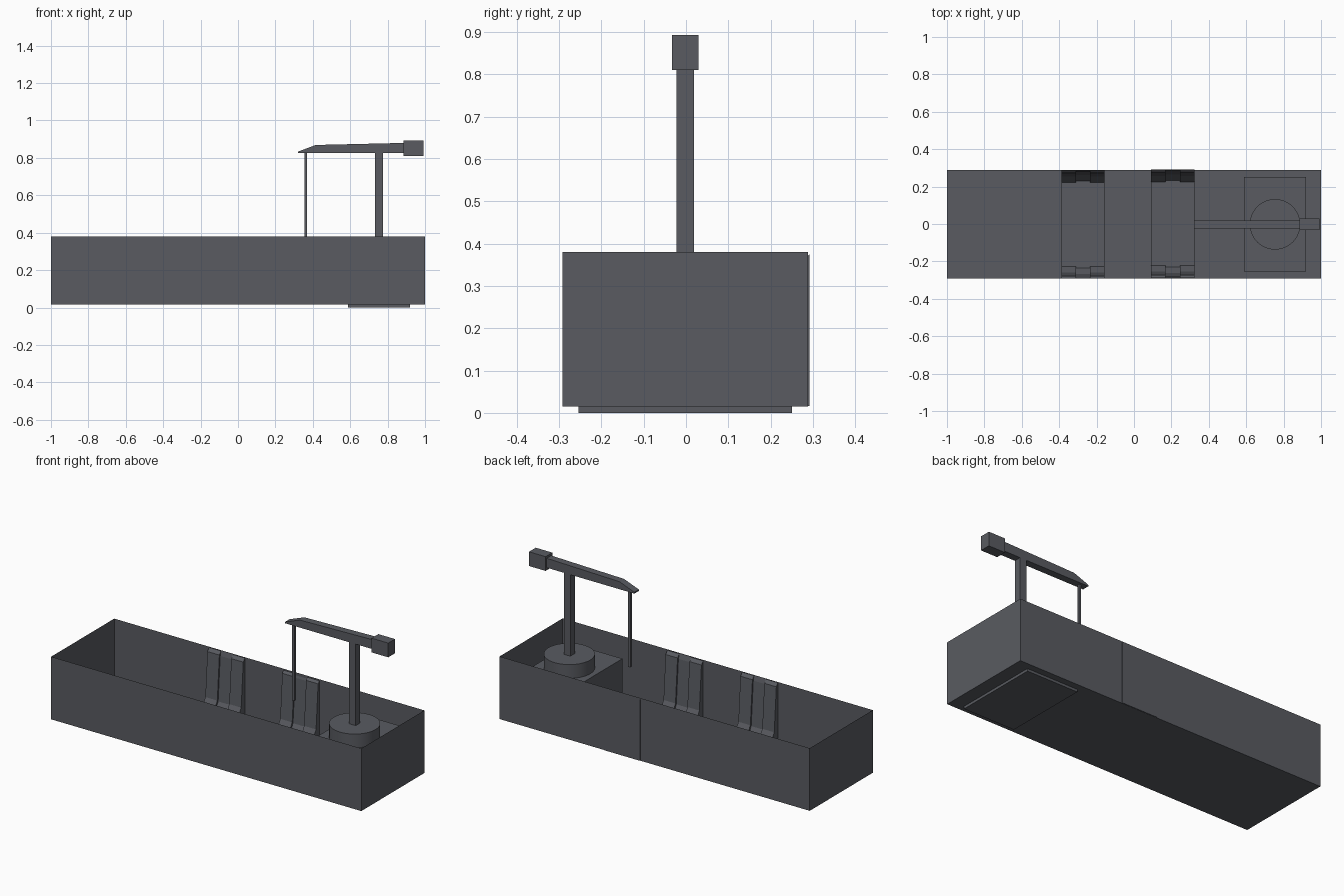
import bpy
import bmesh

old = bpy.data.objects.get("Cube")
if old:
    bpy.data.objects.remove(old, do_unlink=True)

GREY = bpy.data.materials.new("slate_grey")
GREY.use_nodes = True
colour = (0.10, 0.105, 0.12, 1)
GREY.diffuse_color = colour
GREY.node_tree.nodes["Principled BSDF"].inputs["Base Color"].default_value = colour

MID_Y = -0.002


def finish(name, bm):
    bmesh.ops.recalc_face_normals(bm, faces=bm.faces)
    mesh = bpy.data.meshes.new(name)
    bm.to_mesh(mesh)
    bm.free()
    mesh.materials.append(GREY)
    obj = bpy.data.objects.new(name, mesh)
    bpy.context.collection.objects.link(obj)
    return obj


def box(name, x0, x1, half_y, z0, z1, open_top=False):
    bm = bmesh.new()
    bmesh.ops.create_cube(bm, size=1)
    for v in bm.verts:
        v.co.x = x1 if v.co.x > 0 else x0
        v.co.y = MID_Y + (half_y if v.co.y > 0 else -half_y)
        v.co.z = z1 if v.co.z > 0 else z0
    if open_top:
        top = [f for f in bm.faces if f.calc_center_median().z > z1 - 0.001]
        bmesh.ops.delete(bm, geom=top, context="FACES_ONLY")
    return finish(name, bm)


def prism(name, points, axis, start, end):
    """Extrude a closed outline of (u, z) points along x or y."""
    bm = bmesh.new()
    place = (lambda u, z: (start, u, z)) if axis == "x" else (lambda u, z: (u, start, z))
    face = bm.faces.new([bm.verts.new(place(u, z)) for u, z in points])
    moved = bmesh.ops.extrude_face_region(bm, geom=[face])["geom"]
    shift = (end - start, 0, 0) if axis == "x" else (0, end - start, 0)
    bmesh.ops.translate(bm, vec=shift, verts=[g for g in moved if isinstance(g, bmesh.types.BMVert)])
    return finish(name, bm)


def rib_outline(mid_y, outer, inset):
    """U-shaped section lining both walls and the floor."""
    inner = [(0.275, 0.358), (0.256, 0.1), (0.224, 0.045)]
    right = [(outer, 0.016), (outer, 0.376)] + [(y + inset, z - inset) for y, z in inner]
    return [(mid_y + y, z) for y, z in right] + [(mid_y - y, z) for y, z in reversed(right)]


# Open tray of thin sheet
box("tray", -1, 1, 0.2905, 0.015, 0.38, open_top=True)

# Two U-shaped liners, each of three strips with the middle one recessed
for label, x0, mid_y, outer in (("rear", -0.388, -0.0025, 0.29), ("crane_side", 0.092, 0.0015, 0.291)):
    for i in range(3):
        inset = 0.008 if i == 1 else 0
        prism(f"{label}_liner_strip_{i + 1}", rib_outline(mid_y, outer, inset),
              "x", x0 + i * 0.077, x0 + (i + 1) * 0.077)

# Crane pedestal and turntable
box("pedestal", 0.588, 0.92, 0.252, 0, 0.27)
bm = bmesh.new()
bmesh.ops.create_cone(bm, cap_ends=True, segments=48, radius1=0.135, radius2=0.135, depth=0.08)
bmesh.ops.translate(bm, vec=(0.754, MID_Y, 0.31), verts=bm.verts)
turntable = finish("turntable", bm)
turntable.select_set(True)
bpy.context.view_layer.objects.active = turntable
bpy.ops.object.shade_smooth_by_angle()

# Crane mast, boom, counterweight and hanging cable
box("mast", 0.733, 0.775, 0.021, 0.35, 0.83)
boom = [(0.32, 0.825), (0.89, 0.825), (0.89, 0.88), (0.415, 0.869), (0.32, 0.833)]
prism("boom", boom, "y", MID_Y - 0.021, MID_Y + 0.021)
box("counterweight", 0.885, 0.992, 0.031, 0.81, 0.893)
box("cable", 0.356, 0.37, 0.007, 0.38, 0.83)
